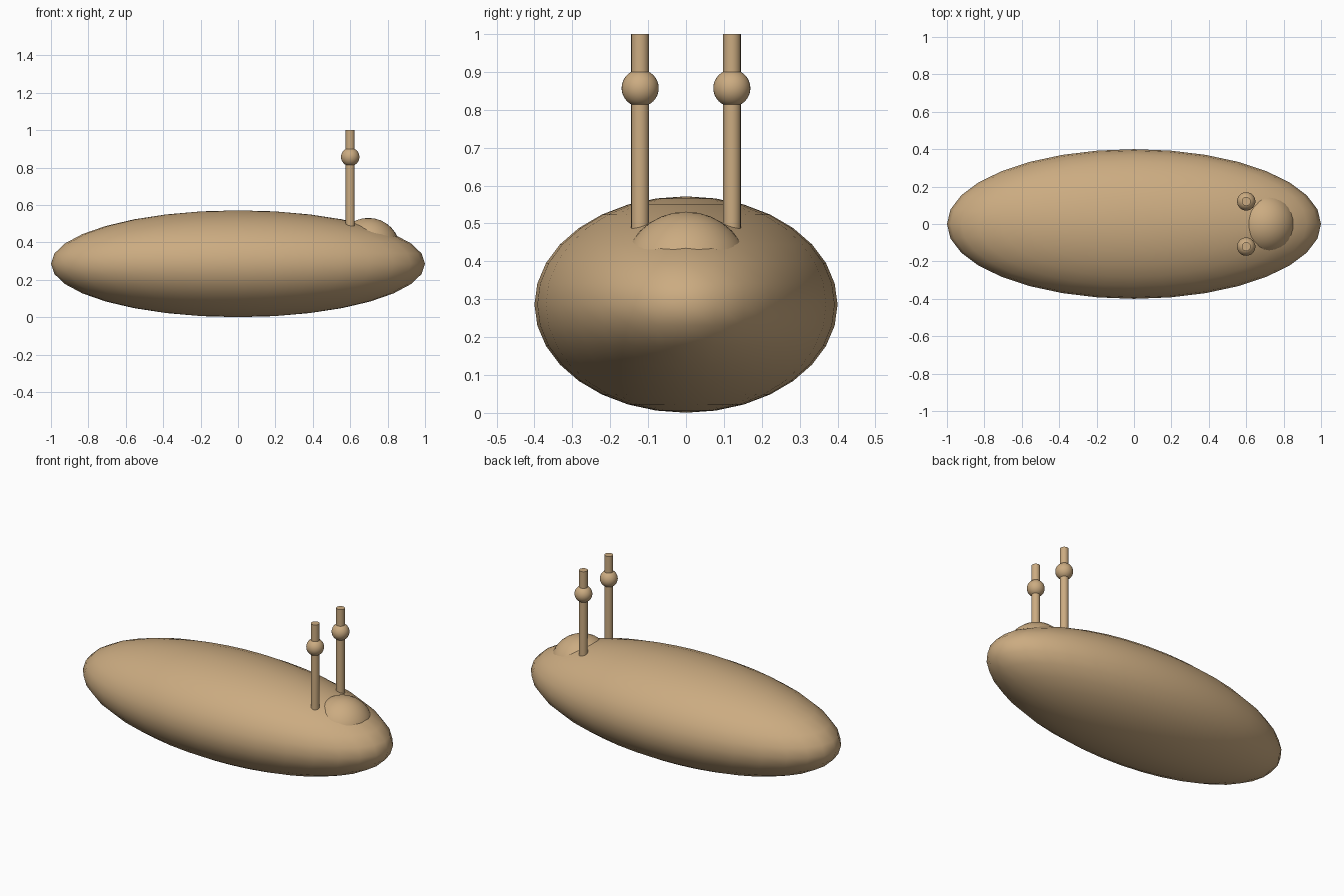
import bpy
from math import radians

if "Cube" in bpy.data.objects:
    bpy.data.objects.remove(bpy.data.objects["Cube"])


def finish(name):
    # Name the new part and shade it smooth with sharp rims
    ob = bpy.context.object
    ob.name = name
    bpy.ops.object.transform_apply(location=False, rotation=False, scale=True)
    bpy.ops.object.shade_smooth_by_angle(angle=radians(40))
    return ob


def ellipsoid(name, loc, radii, segments=32, rings=16):
    bpy.ops.mesh.primitive_uv_sphere_add(segments=segments, ring_count=rings,
                                         radius=1, location=loc)
    bpy.context.object.scale = radii
    return finish(name)


def rod(name, x, y, z0, z1, radius):
    bpy.ops.mesh.primitive_cylinder_add(vertices=16, radius=radius, depth=z1 - z0,
                                        location=(x, y, (z0 + z1) / 2))
    return finish(name)


parts = []

# Long rounded body
parts.append(ellipsoid("body", (0, 0, 0.286), (1.0, 0.4, 0.2855)))

# Low bump near the head end
parts.append(ellipsoid("head_bump", (0.697, 0, 0.36), (0.171, 0.171, 0.171)))

# Pair of stalks, each with a ball below its tip
for side, y in (("front", -0.121), ("back", 0.121)):
    parts.append(rod(side + "_stalk", 0.6, y, 0.43, 1.0, 0.024))
    parts.append(ellipsoid(side + "_stalk_ball", (0.6, y, 0.857), (0.049, 0.049, 0.049)))

# Tan colour shared by every part
tan = bpy.data.materials.new("tan")
tan.diffuse_color = (0.6, 0.41, 0.22, 1)
tan.use_nodes = True
tan.node_tree.nodes["Principled BSDF"].inputs["Base Color"].default_value = tan.diffuse_color
for ob in parts:
    ob.data.materials.append(tan)
